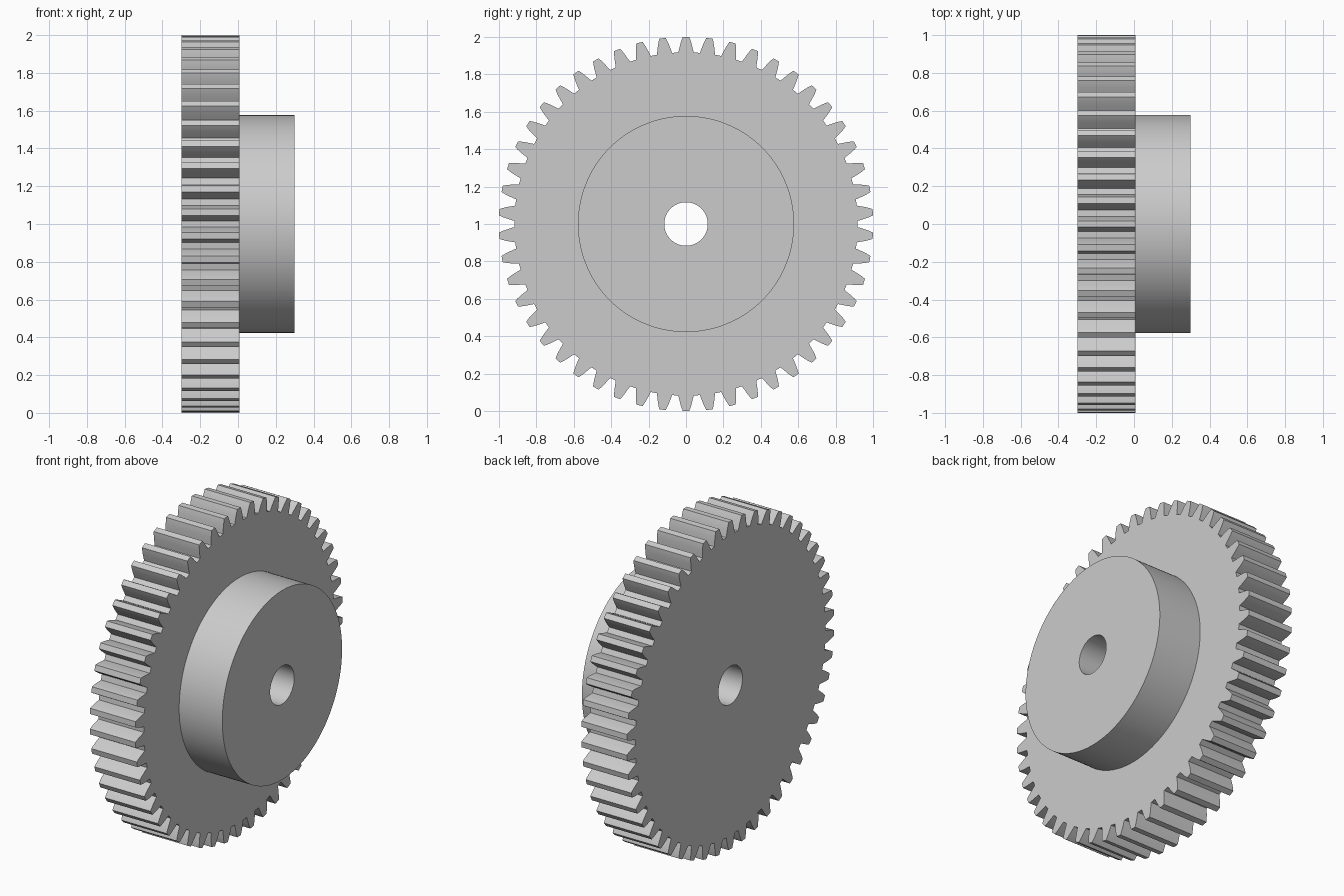
import bpy, bmesh
from math import sin, cos, pi, radians

cube = bpy.data.objects.get("Cube")
if cube:
    bpy.data.objects.remove(cube)

TEETH = 50
BACK, FACE, FRONT = -0.3, 0.007, 0.298    # wheel back, wheel face, hub end
BORE_R, HUB_R = 0.116, 0.577

steel = bpy.data.materials.new("plain grey")
steel.use_nodes = True
grey = (0.6, 0.6, 0.6, 1)
steel.diffuse_color = grey
steel.node_tree.nodes["Principled BSDF"].inputs["Base Color"].default_value = grey

# Half a tooth as (radius, half width), root to tip, then mirrored
flank = [(0.917, 0.041), (0.938, 0.036), (0.962, 0.030), (0.982, 0.024), (1.0, 0.017)]
tooth = [(r, -w / r) for r, w in flank] + [(r, w / r) for r, w in reversed(flank)]
outline = [(r, a + 2 * pi * k / TEETH) for k in range(TEETH) for r, a in tooth]


def circle(radius):
    return [(radius, a) for _, a in outline]


def loft(name, sections):
    """Skin a list of (x, ring) sections around the axle."""
    bm = bmesh.new()
    rings = [[bm.verts.new((x, r * sin(a), 1 + r * cos(a))) for r, a in ring]
             for x, ring in sections]
    n = len(outline)
    for p, q in zip(rings, rings[1:]):
        for i in range(n):
            j = (i + 1) % n
            bm.faces.new((p[i], q[i], q[j], p[j]))
    mesh = bpy.data.meshes.new(name)
    bm.to_mesh(mesh)
    bm.free()
    mesh.materials.append(steel)
    obj = bpy.data.objects.new(name, mesh)
    bpy.context.collection.objects.link(obj)
    bpy.ops.object.select_all(action='DESELECT')
    obj.select_set(True)
    bpy.context.view_layer.objects.active = obj
    bpy.ops.object.shade_smooth_by_angle(angle=radians(20))
    return obj


# Toothed wheel, open where the hub grows from it
loft("toothed_wheel", [(BACK, circle(BORE_R)), (BACK, outline),
                       (FACE, outline), (FACE, circle(HUB_R))])

# Hub with the axle bore running through to the back
loft("hub_and_bore", [(FACE, circle(HUB_R)), (FRONT, circle(HUB_R)),
                      (FRONT, circle(BORE_R)), (BACK, circle(BORE_R))])
